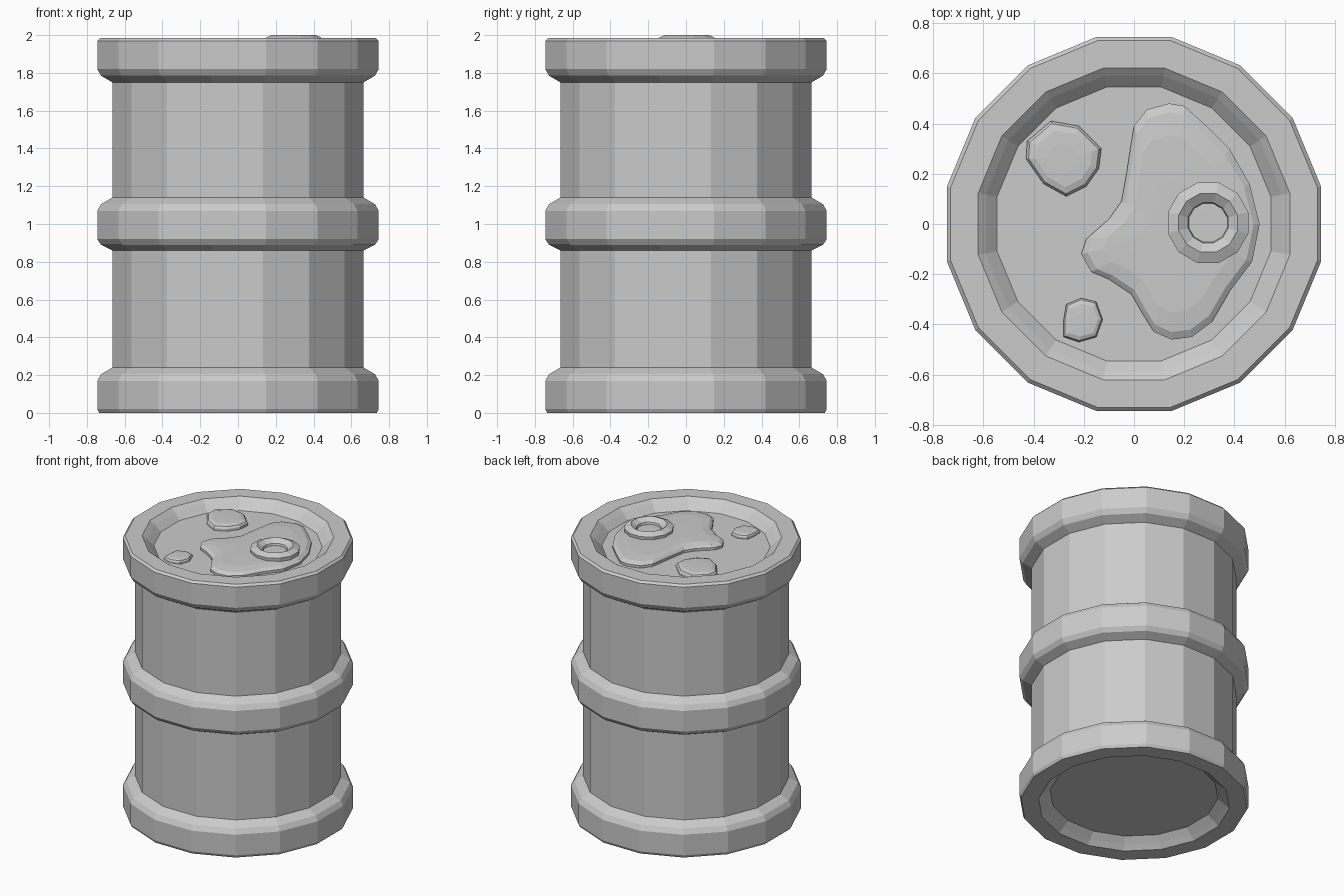
import bpy, bmesh, math

if "Cube" in bpy.data.objects:
    bpy.data.objects.remove(bpy.data.objects["Cube"])


def finish(name, bm):
    bmesh.ops.recalc_face_normals(bm, faces=bm.faces)
    mesh = bpy.data.meshes.new(name)
    bm.to_mesh(mesh)
    bm.free()
    obj = bpy.data.objects.new(name, mesh)
    bpy.context.collection.objects.link(obj)
    return obj


def skin(name, loops):
    """Bridge equal-length closed loops and cap both ends."""
    bm = bmesh.new()
    rings = [[bm.verts.new(p) for p in loop] for loop in loops]
    n = len(rings[0])
    for a, b in zip(rings, rings[1:]):
        for i in range(n):
            j = (i + 1) % n
            bm.faces.new((a[i], a[j], b[j], b[i]))
    bm.faces.new(rings[0][::-1])
    bm.faces.new(rings[-1])
    return finish(name, bm)


def lathe(name, profile, sides, cx=0, cy=0):
    """Profile of (flat-to-flat half width, z), faces square to the axes."""
    step = 2 * math.pi / sides
    k = 1 / math.cos(step / 2)
    return skin(name, [[(cx + r * k * math.cos((i + .5) * step),
                         cy + r * k * math.sin((i + .5) * step), z)
                        for i in range(sides)] for r, z in profile])


def puddle(name, outline, centre, height):
    """Low rounded blob lying on the lid."""
    cx, cy = centre
    steps = [(1, -.005), (1, .4), (.93, .75), (.75, .95), (.4, 1)]
    return skin(name, [[(cx + (x - cx) * s, cy + (y - cy) * s, LID + h * height)
                        for x, y in outline] for s, h in steps])


LID = 1.915
BODY, RIB, TOP = .665, .745, 1.985

# Barrel shell: recessed base, three ribs, recessed lid
profile = [(.545, .07), (.59, .03), (.62, 0), (.735, 0), (RIB, .02),
           (RIB, .17), (.725, .205), (BODY, .24),
           (BODY, .86), (.725, .89), (RIB, .92),
           (RIB, 1.07), (.725, 1.105), (BODY, 1.14),
           (BODY, 1.75), (.725, 1.785), (RIB, 1.82),
           (RIB, 1.97), (.73, TOP), (.62, TOP), (.59, 1.96), (.545, LID)]
lathe("barrel", profile, 16)

# Filler opening on the lid
lathe("filler_neck", [(.155, LID - .003), (.16, 1.98), (.117, 2.0),
                      (.08, 1.975), (.072, 1.94)], 12, .295, .005)

# Spilled liquid around the filler
puddle("large_spill", [(0, .39), (.05, .455), (.14, .48), (.2, .47), (.3, .38),
                       (.38, .3), (.46, .16), (.5, 0), (.47, -.15), (.38, -.27),
                       (.31, -.39), (.23, -.45), (.15, -.46), (.08, -.43),
                       (.03, -.35), (-.01, -.28), (-.1, -.22), (-.17, -.19),
                       (-.21, -.12), (-.19, -.06), (-.1, .02), (-.05, .09),
                       (-.03, .2), (-.015, .3)], (.15, -.03), .045)

# Separate drops
puddle("medium_drop", [(-.43, .26), (-.425, .33), (-.33, .41), (-.22, .39),
                       (-.13, .3), (-.14, .22), (-.19, .15), (-.27, .11),
                       (-.36, .16)], (-.28, .26), .04)
puddle("small_drop", [(-.28, -.38), (-.27, -.32), (-.21, -.295), (-.15, -.31),
                      (-.125, -.38), (-.15, -.45), (-.22, -.47), (-.28, -.45)],
       (-.2, -.385), .03)
